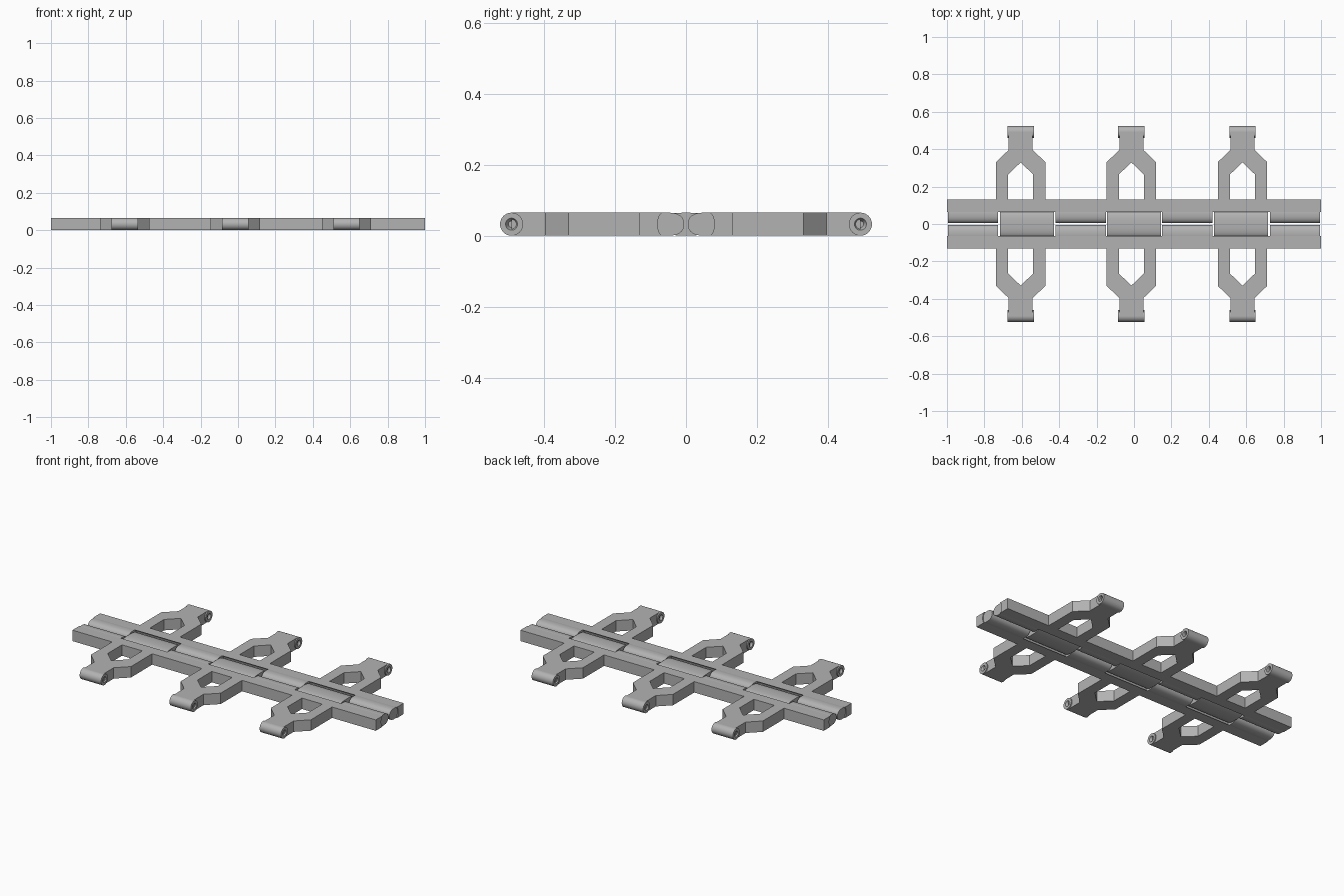
import bpy, bmesh
from math import cos, sin, pi, radians, copysign

cube = bpy.data.objects.get("Cube")
if cube:
    bpy.data.objects.remove(cube)

H = 0.065                       # thickness
R = H / 2
EDGE = 0.131                    # outer edge of a leaf
EYE_Y = 0.492
ARM_X = (-0.606, -0.014, 0.58)

grey = bpy.data.materials.new("grey metal")
grey.use_nodes = True
grey.diffuse_color = (0.45, 0.45, 0.45, 1)
grey.node_tree.nodes["Principled BSDF"].inputs["Base Color"].default_value = (0.45, 0.45, 0.45, 1)


def finish(name, bm, mirror=False, smooth=True):
    bmesh.ops.recalc_face_normals(bm, faces=bm.faces)
    mesh = bpy.data.meshes.new(name)
    bm.to_mesh(mesh)
    bm.free()
    mesh.materials.append(grey)
    obj = bpy.data.objects.new(name, mesh)
    bpy.context.collection.objects.link(obj)
    bpy.ops.object.select_all(action="DESELECT")
    obj.select_set(True)
    bpy.context.view_layer.objects.active = obj
    if smooth:
        bpy.ops.object.shade_smooth_by_angle(angle=radians(35))
    if mirror:
        m = obj.modifiers.new("opposite leaf", "MIRROR")
        m.use_axis = (False, True, False)
    return obj


def prism(bm, points, offset):
    """Extrude a closed outline of 3D points along the offset."""
    face = bm.faces.new([bm.verts.new(p) for p in points])
    ext = bmesh.ops.extrude_face_region(bm, geom=[face])["geom"]
    bmesh.ops.translate(bm, vec=offset, verts=[v for v in ext if isinstance(v, bmesh.types.BMVert)])


def bar(bm, profile, x0, x1):
    """Extrude a (y, z) profile from x0 to x1."""
    prism(bm, [(x0, y, z) for y, z in profile], (x1 - x0, 0, 0))


def arc(steps, depth, base):
    """Shallow bulge from top to bottom, used for socket walls."""
    return [(base + depth * cos(a), R + R * sin(a))
            for a in (pi / 2 - pi * i / steps for i in range(steps + 1))]


def power(v, e):
    return copysign(abs(v) ** e, v)


# Leaf strips with a hollow socket wall on the inner side
bm = bmesh.new()
socket = arc(12, 0.015, 0.065)
bar(bm, socket + [(EDGE, 0), (EDGE, H)], -1, 1)
finish("leaf_strip", bm, mirror=True)

# Rounded knuckles between the link barrels
bm = bmesh.new()
nose = [(0.05 - 0.045 * power(cos(a), 0.85), R - R * power(sin(a), 0.85))
        for a in (pi / 2 - pi * i / 16 for i in range(17))]
for x0, x1 in ((-0.995, -0.727), (-0.42, -0.151), (0.151, 0.42), (0.727, 0.995)):
    bar(bm, socket + nose, x0, x1)
finish("knuckles", bm, mirror=True)

# Link barrels bridging both leaves
bm = bmesh.new()
oval = [(0.073 * power(cos(a), 0.75), R + R * power(sin(a), 0.75))
        for a in (2 * pi * i / 32 for i in range(32))]
for x in (-0.572, 0, 0.572):
    bar(bm, oval, x - 0.145, x + 0.145)
finish("link_barrels", bm)

# Forked arms, each with a pointed window
half = [(0.067, 0.12), (0.132, 0.12), (0.132, 0.331), (0.064, 0.396), (0.064, EYE_Y)]
window = [(-0.067, 0.265), (0, 0.329), (0.067, 0.265)]
outline = half + [(-x, y) for x, y in reversed(half)] + window
bm = bmesh.new()
for cx in ARM_X:
    prism(bm, [(cx + x, y, 0) for x, y in outline], (0, 0, H))
finish("forked_arms", bm, mirror=True, smooth=False)

# Round arm ends with tapered dimples on both sides
SEG = 32
bm = bmesh.new()
for cx in ARM_X:
    rings = []
    for dx, r in ((-0.055, 0.009), (-0.0705, 0.017), (-0.0705, R), (0.0705, R), (0.0705, 0.017), (0.055, 0.009)):
        rings.append([bm.verts.new((cx + dx, EYE_Y + r * cos(2 * pi * i / SEG), R + r * sin(2 * pi * i / SEG)))
                      for i in range(SEG)])
    for a, b in zip(rings, rings[1:]):
        for i in range(SEG):
            j = (i + 1) % SEG
            bm.faces.new((a[i], a[j], b[j], b[i]))
    bm.faces.new(rings[0])
    bm.faces.new(rings[-1])
finish("arm_eyes", bm, mirror=True)
